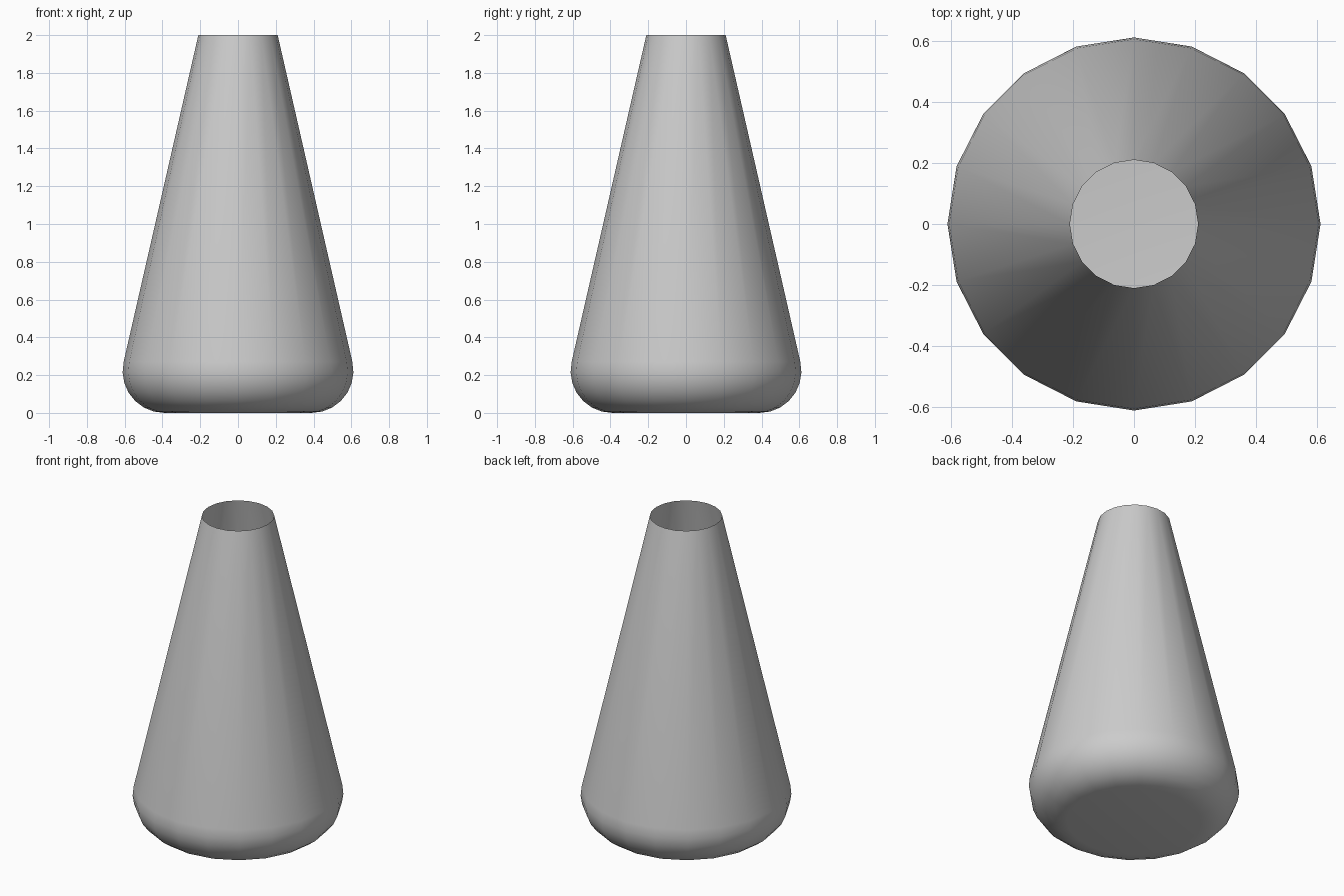
import bpy, bmesh, math

if "Cube" in bpy.data.objects:
    bpy.data.objects.remove(bpy.data.objects["Cube"])

SIDES = 20

# Side profile: flat base, rounded lower corner, straight taper to an open rim
TOP_R, HEIGHT = 0.21, 2.0
CX, FILLET, STEPS = 0.39, 0.221, 7
END = math.radians(13)
profile = []
for i in range(STEPS + 1):
    a = -math.pi / 2 + (math.pi / 2 + END) * i / STEPS
    profile.append((CX + FILLET * math.cos(a), FILLET + FILLET * math.sin(a)))
profile.append((TOP_R, HEIGHT))

# Single-walled shell: stacked rings, closed floor, open top
bm = bmesh.new()
rings = [[bm.verts.new((r * math.cos(math.tau * k / SIDES),
                        r * math.sin(math.tau * k / SIDES), z))
          for k in range(SIDES)] for r, z in profile]
for lo, hi in zip(rings, rings[1:]):
    for k in range(SIDES):
        n = (k + 1) % SIDES
        bm.faces.new((lo[k], lo[n], hi[n], hi[k]))
bm.faces.new(rings[0][::-1])

mesh = bpy.data.meshes.new("tapered_shell")
bm.to_mesh(mesh)
bm.free()
shell = bpy.data.objects.new("tapered_shell", mesh)
bpy.context.collection.objects.link(shell)

# Smooth shading
bpy.context.view_layer.objects.active = shell
shell.select_set(True)
bpy.ops.object.shade_smooth_by_angle(angle=math.radians(30))
